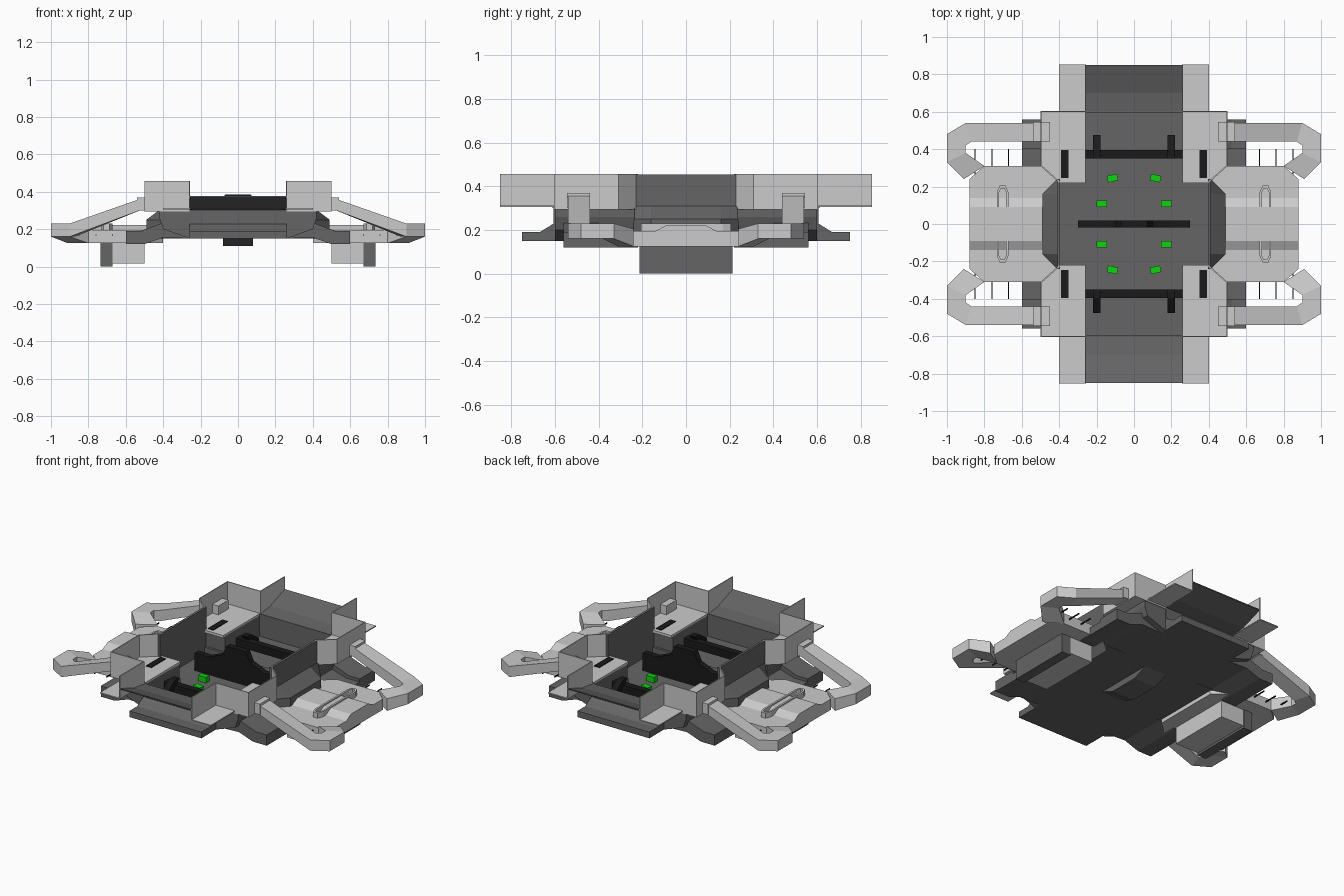
import bpy, bmesh

if "Cube" in bpy.data.objects:
    bpy.data.objects.remove(bpy.data.objects["Cube"])

def mat(name, r, g, b):
    m = bpy.data.materials.new(name)
    m.diffuse_color = (r, g, b, 1)
    m.use_nodes = True
    m.node_tree.nodes["Principled BSDF"].inputs["Base Color"].default_value = m.diffuse_color
    return m

LIGHT = mat("light_grey", .55, .55, .55)
DARK = mat("dark_grey", .13, .13, .13)
BLACK = mat("near_black", .01, .01, .01)
GREEN = mat("green", .005, .65, .005)
QUAD = [(1, 1), (-1, 1), (1, -1), (-1, -1)]
SIDES = [(1, 1), (-1, 1)]
ENDS = [(1, 1), (1, -1)]
ONE = [(1, 1)]

def loft(name, sections, m, signs=ONE):
    """Join equal-length sections into a closed solid, mirrored by signs."""
    bm = bmesh.new()
    for sx, sy in signs:
        rings = [[bm.verts.new((p[0] * sx, p[1] * sy, p[2])) for p in s] for s in sections]
        n = len(rings[0])
        for a, b in zip(rings, rings[1:]):
            for i in range(n):
                j = (i + 1) % n
                bm.faces.new((a[i], a[j], b[j], b[i]))
        bm.faces.new(rings[0])
        bm.faces.new(rings[-1])
    bmesh.ops.recalc_face_normals(bm, faces=bm.faces)
    me = bpy.data.meshes.new(name)
    bm.to_mesh(me)
    bm.free()
    me.materials.append(m)
    ob = bpy.data.objects.new(name, me)
    bpy.context.collection.objects.link(ob)
    return ob

def prism(name, plan, z0, z1, m, signs=ONE):
    return loft(name, [[(x, y, z) for x, y in plan] for z in (z0, z1)], m, signs)

def box(name, x0, x1, y0, y1, z0, z1, m, signs=ONE):
    return prism(name, [(x0, y0), (x1, y0), (x1, y1), (x0, y1)], z0, z1, m, signs)

def along_x(name, prof, x0, x1, m, signs=ONE):
    return loft(name, [[(x, y, z) for y, z in prof] for x in (x0, x1)], m, signs)

def along_y(name, prof, y0, y1, m, signs=ONE):
    return loft(name, [[(x, y, z) for x, z in prof] for y in (y0, y1)], m, signs)

# Central floor and keel
prism("main_floor", [(-.26, -.6), (.26, -.6), (.26, -.24), (.41, -.24), (.49, -.16), (.49, .16),
                     (.41, .24), (.26, .24), (.26, .6), (-.26, .6), (-.26, .24), (-.41, .24),
                     (-.49, .16), (-.49, -.16), (-.41, -.24), (-.26, -.24)], .15, .165, DARK)
along_x("keel", [(-.2, .15), (-.1, .11), (.1, .11), (.2, .15)], -.08, .08, DARK)
box("floor_hatch", -.085, .085, .13, .25, .165, .17, DARK, ENDS)

# Central divider, stepped up in the middle
along_y("center_divider", [(-.3, .16), (.3, .16), (.3, .28), (.2, .28), (.1, .32), (.07, .385),
                           (-.07, .385), (-.1, .32), (-.2, .28), (-.3, .28)], -.02, .02, BLACK)

# Green crates on the floor
for sx, sy in QUAD:
    for cx, cy, tilt in ((.172, .108, 0), (.115, .245, -.22)):
        ob = box("green_crate", -.028, .028, -.018, .018, 0, .036, GREEN)
        ob.location = (cx * sx, cy * sy, .165)
        ob.rotation_euler = (0, 0, tilt * sx * sy)

# Upswept end roofs, closing walls, lower lips
along_x("end_roof", [(.605, .303), (.7, .315), (.85, .369), (.85, .376), (.7, .323), (.605, .311)],
        -.26, .26, DARK, ENDS)
along_x("end_wall", [(.595, .165), (.607, .165), (.607, .311), (.595, .311)], -.26, .26, DARK, ENDS)
along_x("entry_lip", [(.56, .15), (.75, .15), (.75, .19), (.67, .19), (.605, .23), (.595, .165), (.56, .165)],
        -.26, .26, DARK, ENDS)

# Low barriers with brackets
box("cross_beam", -.26, .26, .35, .395, .195, .245, BLACK, ENDS)
along_x("beam_bracket", [(.35, .275), (.395, .275), (.475, .22), (.475, .165), (.45, .165), (.45, .2), (.39, .225)],
        .18, .22, BLACK, QUAD)

# Side bulkheads with outward slope, tapered in plan at both ends
def bulkhead(y, out):
    return [(x, y, z) for x, z in ((.395, .16), (out, .16), (out, .25), (.41, .31), (.41, .455), (.395, .455))]
loft("side_bulkhead", [bulkhead(-.24, .412), bulkhead(-.16, .49), bulkhead(.16, .49), bulkhead(.24, .412)],
     DARK, SIDES)

# Corner bodies, decks and parapets
along_y("corner_body", [(.26, .15), (.4, .2), (.42, .26), (.42, .3), (.26, .3)], .235, .6, DARK, QUAD)
prism("corner_deck", [(.26, .22), (.4, .22), (.5, .31), (.5, .605), (.26, .605)], .295, .312, LIGHT, QUAD)
prism("corner_parapet", [(.26, .605), (.5, .605), (.5, .31), (.4, .22), (.395, .225),
                         (.494, .314), (.494, .599), (.26, .599)], .312, .457, LIGHT, QUAD)
box("deck_slot", .35, .39, .245, .395, .312, .316, BLACK, QUAD)
box("end_fin", .257, .263, .6, .852, .307, .457, LIGHT, QUAD)
box("end_shelf", .26, .4, .6, .852, .305, .312, LIGHT, QUAD)
box("arm_socket", .45, .54, .44, .545, .3, .37, LIGHT, QUAD)

# Lower wings
along_y("lower_wing", [(.26, .15), (.4, .155), (.5, .12), (.6, .12), (.6, .19), (.52, .19), (.4, .235), (.26, .235)],
        .4, .56, DARK, QUAD)
along_y("wing_root", [(.26, .15), (.4, .155), (.5, .12), (.6, .12), (.6, .17), (.5, .17), (.4, .2), (.26, .2)],
        .22, .4, DARK, QUAD)

# Side platforms with a low flat-topped ridge, narrowed at both ends
def platform(x, w):
    return [(x, y, z) for y, z in ((-w, .125), (-w, .195), (-.14, .195), (-.09, .222),
                                   (.09, .222), (.14, .195), (w, .195), (w, .125))]
loft("side_platform", [platform(.4, .225), platform(.5, .31), platform(.8, .31), platform(.88, .24)],
     LIGHT, SIDES)
box("under_pod", .5, .67, -.21, .21, .015, .14, LIGHT, SIDES)
box("pod_end_plate", .67, .735, -.213, .213, 0, .19, DARK, SIDES)

# Raised loop on each platform
box("loop_rail", .672, .684, -.17, .17, .19, .23, LIGHT, SIDES)
box("loop_rail", .721, .733, -.17, .17, .19, .23, LIGHT, SIDES)
prism("loop_end", [(.672, .17), (.684, .17), (.694, .19), (.711, .19), (.721, .17), (.733, .17),
                   (.718, .205), (.687, .205)], .19, .23, LIGHT, QUAD)

# Bent arms
arm = [(.5, .54, .5, .44, .31, .37), (.9, .54, .87, .44, .16, .23), (1, .48, .9, .42, .16, .23),
       (1, .33, .9, .38, .16, .23), (.91, .24, .8, .31, .125, .205)]
loft("bent_arm", [[(ox, oy, a), (ix, iy, a), (ix, iy, b), (ox, oy, b)] for ox, oy, ix, iy, a, b in arm],
     LIGHT, QUAD)

# Thin rods in the arm gaps
for x in (.67, .76, .85):
    box("gap_rod", x - .003, x + .003, .26, .4, .165, .172, BLACK, QUAD)
